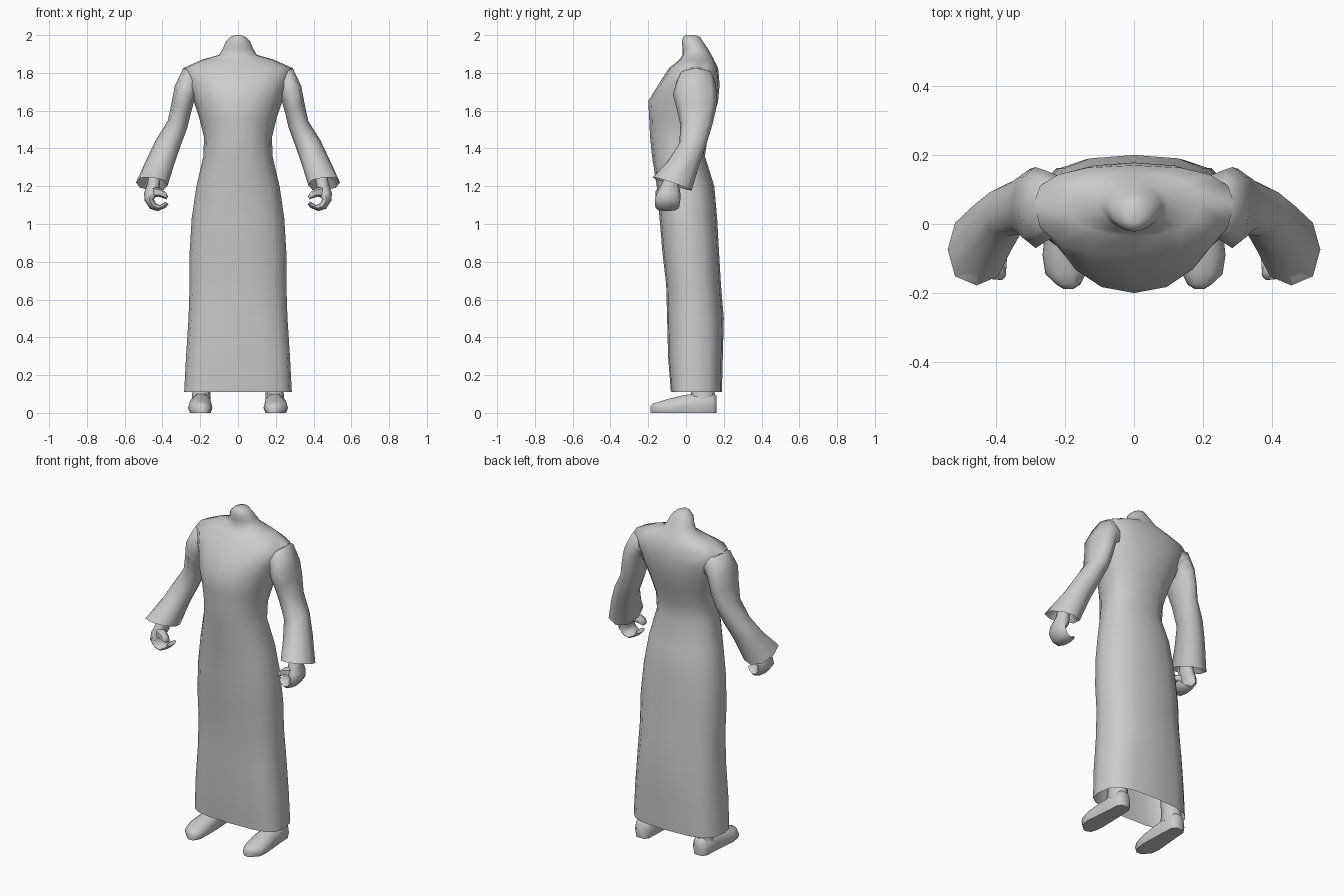
import bpy, bmesh, math
from mathutils import Vector

grey = bpy.data.materials.new("light grey")
grey.diffuse_color = (0.6, 0.6, 0.6, 1)


def loft(name, rings, cap_start=True, cap_end=True, mirror=False):
    """Skin a list of equal-length point rings."""
    bm = bmesh.new()
    vs = [[bm.verts.new(p) for p in r] for r in rings]
    n = len(vs[0])
    for a, b in zip(vs, vs[1:]):
        for i in range(n):
            j = (i + 1) % n
            bm.faces.new((a[i], a[j], b[j], b[i]))
    if cap_start:
        bm.faces.new(vs[0][::-1])
    if cap_end:
        bm.faces.new(vs[-1])
    bmesh.ops.recalc_face_normals(bm, faces=bm.faces)
    me = bpy.data.meshes.new(name)
    bm.to_mesh(me)
    bm.free()
    ob = bpy.data.objects.new(name, me)
    bpy.context.collection.objects.link(ob)
    me.materials.append(grey)
    if mirror:
        ob.modifiers.new("mirror", 'MIRROR')
    bpy.ops.object.select_all(action='DESELECT')
    ob.select_set(True)
    bpy.context.view_layer.objects.active = ob
    bpy.ops.object.shade_smooth_by_angle(angle=math.radians(65))
    return ob


def power(v, e):
    return math.copysign(abs(v) ** e, v)


def body_ring(z, w, front, back, seam, e, n=16):
    """Level ring: half width, front y, back y, side seam y, squareness."""
    pts = []
    for i in range(n):
        a = 2 * math.pi * i / n
        c, s = power(math.cos(a), e), power(math.sin(a), e)
        pts.append(Vector((w * s, seam + c * ((seam - front) * -1 if c > 0 else seam - back), z)))
    return pts


def limb_ring(outer, inner, yf, yb, tilt=0, n=8):
    """Ring between an outer and an inner (x, z) point; tilt lifts the front."""
    o, i = Vector((outer[0], 0, outer[1])), Vector((inner[0], 0, inner[1]))
    mid, half = (o + i) / 2, (o - i) / 2
    pts = []
    for k in range(n):
        a = 2 * math.pi * k / n
        c, s = power(math.cos(a), 0.85), power(math.sin(a), 0.85)
        pts.append(mid + half * c + Vector((0, (yf + yb) / 2 - s * (yb - yf) / 2, s * tilt)))
    return pts


# Robe with shoulders and neck
loft("robe", [body_ring(*r) for r in (
    (0.11, 0.285, -0.08, 0.19, 0.03, 0.65),
    (0.30, 0.275, -0.095, 0.195, 0.03, 0.68),
    (0.50, 0.262, -0.10, 0.20, 0.03, 0.75),
    (0.68, 0.256, -0.105, 0.185, 0.025, 0.8),
    (0.85, 0.256, -0.125, 0.175, 0.02, 0.8),
    (1.03, 0.245, -0.14, 0.165, 0.01, 0.85),
    (1.20, 0.22, -0.155, 0.15, 0.00, 0.9),
    (1.36, 0.183, -0.18, 0.10, -0.01, 0.9),
    (1.46, 0.18, -0.19, 0.115, 0.00, 0.9),
    (1.56, 0.205, -0.195, 0.145, 0.02, 0.95),
    (1.65, 0.235, -0.20, 0.17, 0.04, 0.95),
    (1.74, 0.265, -0.145, 0.178, 0.05, 0.85),
    (1.825, 0.29, -0.09, 0.17, 0.06, 0.8),
    (1.87, 0.19, -0.035, 0.148, 0.06, 0.85),
    (1.895, 0.10, -0.018, 0.135, 0.06, 1),
    (1.93, 0.08, -0.018, 0.115, 0.05, 1),
    (1.965, 0.065, -0.022, 0.09, 0.035, 1),
    (1.99, 0.04, -0.015, 0.075, 0.03, 1),
    (2.00, 0.015, 0.00, 0.045, 0.02, 1))], cap_start=False)

# Flared sleeves, turned inwards at the cuff
loft("sleeve", [limb_ring(*r) for r in (
    (( .25, 1.835), (.19, 1.68), -0.03, 0.14),
    (( .29, 1.825), (.22, 1.68), -0.05, 0.155),
    (( .335, 1.73), (.235, 1.64), -0.07, 0.165),
    (( .352, 1.64), (.25, 1.585), -0.05, 0.16),
    (( .372, 1.545), (.268, 1.51), -0.03, 0.14),
    (( .435, 1.445), (.305, 1.41), -0.035, 0.11),
    (( .485, 1.34), (.338, 1.315), -0.10, 0.075),
    (( .54, 1.22), (.372, 1.205), -0.178, 0.03, 0.035),
    (( .52, 1.245), (.392, 1.235), -0.155, 0.01, 0.03),
    (( .48, 1.29), (.40, 1.28), -0.10, 0.00, 0.02))], mirror=True)

# Hands: wrist and palm running into fingers curled towards the body
loft("hand", [limb_ring(*r) for r in (
    ((.475, 1.29), (.41, 1.28), -0.10, -0.03),
    ((.478, 1.22), (.412, 1.22), -0.125, -0.04),
    ((.497, 1.165), (.42, 1.165), -0.155, -0.03),
    ((.495, 1.125), (.445, 1.13), -0.165, -0.03),
    ((.465, 1.08), (.435, 1.11), -0.163, -0.035),
    ((.425, 1.068), (.415, 1.10), -0.16, -0.04),
    ((.385, 1.085), (.395, 1.11), -0.15, -0.05),
    ((.368, 1.105), (.385, 1.12), -0.14, -0.06))], mirror=True)
loft("thumb", [limb_ring(*r, n=6) for r in (
    ((.45, 1.20), (.445, 1.14), -0.15, -0.08),
    ((.41, 1.19), (.42, 1.145), -0.163, -0.10),
    ((.38, 1.165), (.39, 1.135), -0.165, -0.115),
    ((.37, 1.145), (.38, 1.13), -0.155, -0.125))], mirror=True)


def foot_ring(y, x0, x1, top):
    """Upright slice of a shoe with a flat sole."""
    w = x1 - x0
    return [(x0 + w * u, y, top * v) for u, v in
            ((0.08, 0), (0.92, 0), (1, 0.35), (0.93, 0.75), (0.7, 1), (0.3, 1), (0.07, 0.75), (0, 0.35))]


# Shoes and the ankles above them
loft("shoe", [foot_ring(*r) for r in (
    (0.162, 0.165, 0.225, 0.09),
    (0.14, 0.145, 0.245, 0.105),
    (0.06, 0.14, 0.25, 0.105),
    (-0.02, 0.137, 0.258, 0.092),
    (-0.09, 0.135, 0.265, 0.075),
    (-0.145, 0.14, 0.257, 0.058),
    (-0.175, 0.155, 0.225, 0.05),
    (-0.188, 0.175, 0.205, 0.035))], mirror=True)
loft("ankle", [limb_ring(*r) for r in (
    ((.245, 0.07), (.145, 0.07), 0.02, 0.155),
    ((.24, 0.13), (.145, 0.13), 0.03, 0.15),
    ((.235, 0.22), (.14, 0.22), 0.03, 0.14))], mirror=True)
